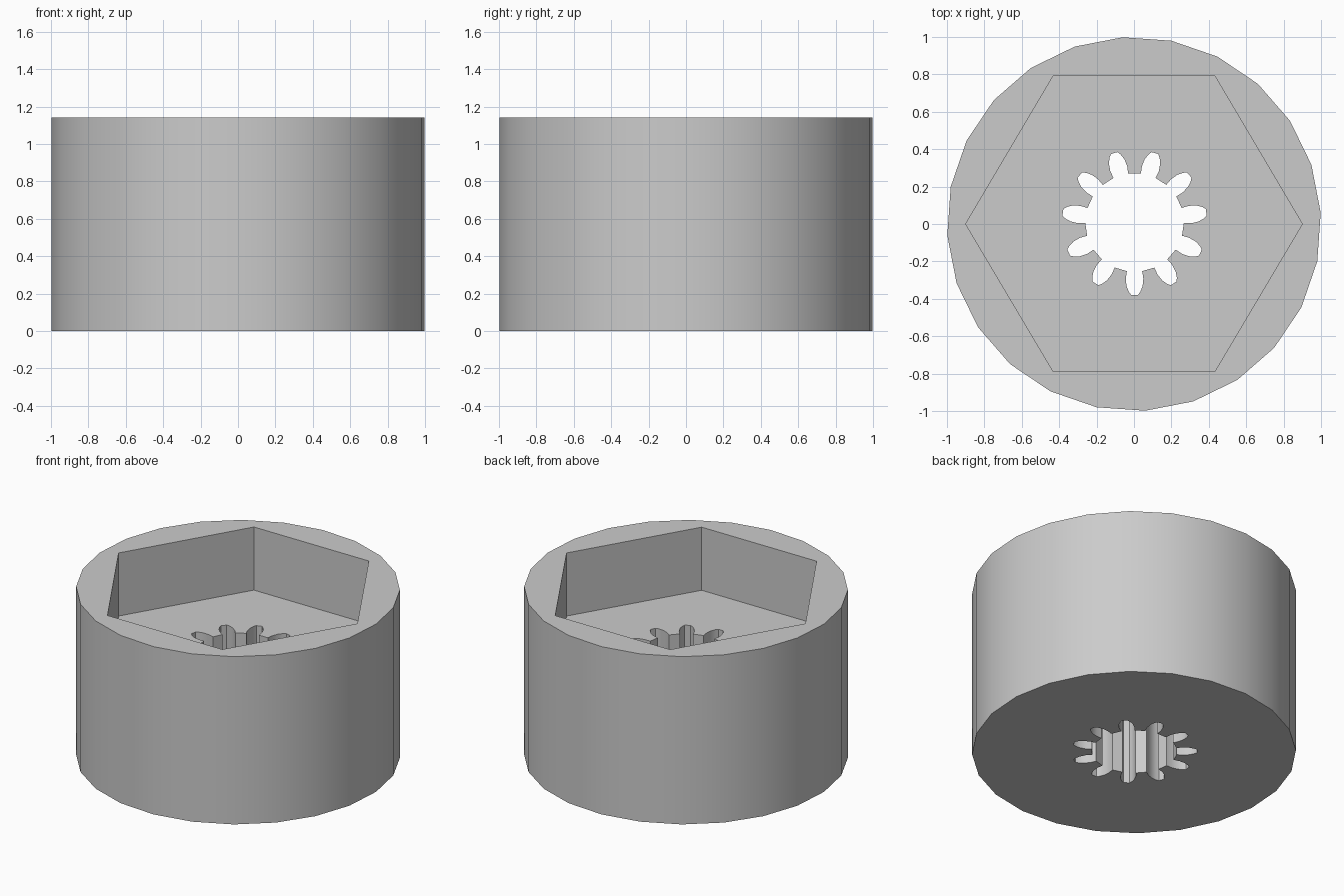
import bpy
import bmesh
from math import cos, sin, radians, pi

if "Cube" in bpy.data.objects:
    bpy.data.objects.remove(bpy.data.objects["Cube"])

HEIGHT = 1.143
POCKET_FLOOR = 0.713
TEETH = 11

grey = bpy.data.materials.new("plain grey")
grey.use_nodes = True
GREY = (0.6, 0.6, 0.6, 1)
grey.diffuse_color = GREY
grey.node_tree.nodes["Principled BSDF"].inputs["Base Color"].default_value = GREY


def prism(name, outline, z0, z1):
    """Extrude a counter-clockwise outline from z0 to z1."""
    bm = bmesh.new()
    base = bm.faces.new([bm.verts.new((x, y, z0)) for x, y in outline])
    top = bmesh.ops.extrude_face_region(bm, geom=[base], use_keep_orig=True)
    moved = [v for v in top["geom"] if isinstance(v, bmesh.types.BMVert)]
    bmesh.ops.translate(bm, verts=moved, vec=(0, 0, z1 - z0))
    bmesh.ops.recalc_face_normals(bm, faces=bm.faces)
    mesh = bpy.data.meshes.new(name)
    bm.to_mesh(mesh)
    bm.free()
    mesh.materials.append(grey)
    obj = bpy.data.objects.new(name, mesh)
    bpy.context.collection.objects.link(obj)
    return obj


# Round body with 24 sides
body_outline = [(cos(radians(3.5 + 15 * i)), sin(radians(3.5 + 15 * i)))
                for i in range(24)]
body = prism("socket_body", body_outline, 0, HEIGHT)

# Hexagonal pocket in the top
hexagon = [(0.9, 0), (0.433, 0.79), (-0.433, 0.79),
           (-0.9, 0), (-0.433, -0.787), (0.433, -0.787)]
pocket = prism("pocket_cutter", hexagon, POCKET_FLOOR, HEIGHT + 0.2)

# Splined through hole: one tooth flank (reach, half width), mirrored and repeated
flank = [(0.26, 0.041), (0.30, 0.047), (0.34, 0.043), (0.37, 0.031), (0.387, 0.018)]
tooth = [(r, -w) for r, w in flank] + [(r, w) for r, w in reversed(flank)]
spline = []
for i in range(TEETH):
    a = -pi / 2 + 2 * pi * i / TEETH
    spline += [(0.003 + r * cos(a) - w * sin(a), 0.008 + r * sin(a) + w * cos(a))
               for r, w in tooth]
bore = prism("bore_cutter", spline, -0.2, HEIGHT)

# Cut both openings
bpy.context.view_layer.objects.active = body
body.select_set(True)
for cutter in (pocket, bore):
    cut = body.modifiers.new(cutter.name, "BOOLEAN")
    cut.operation = "DIFFERENCE"
    cut.solver = "EXACT"
    cut.object = cutter
    bpy.ops.object.modifier_apply(modifier=cut.name)
    bpy.data.objects.remove(cutter)

bpy.ops.object.shade_smooth_by_angle(angle=radians(30))
